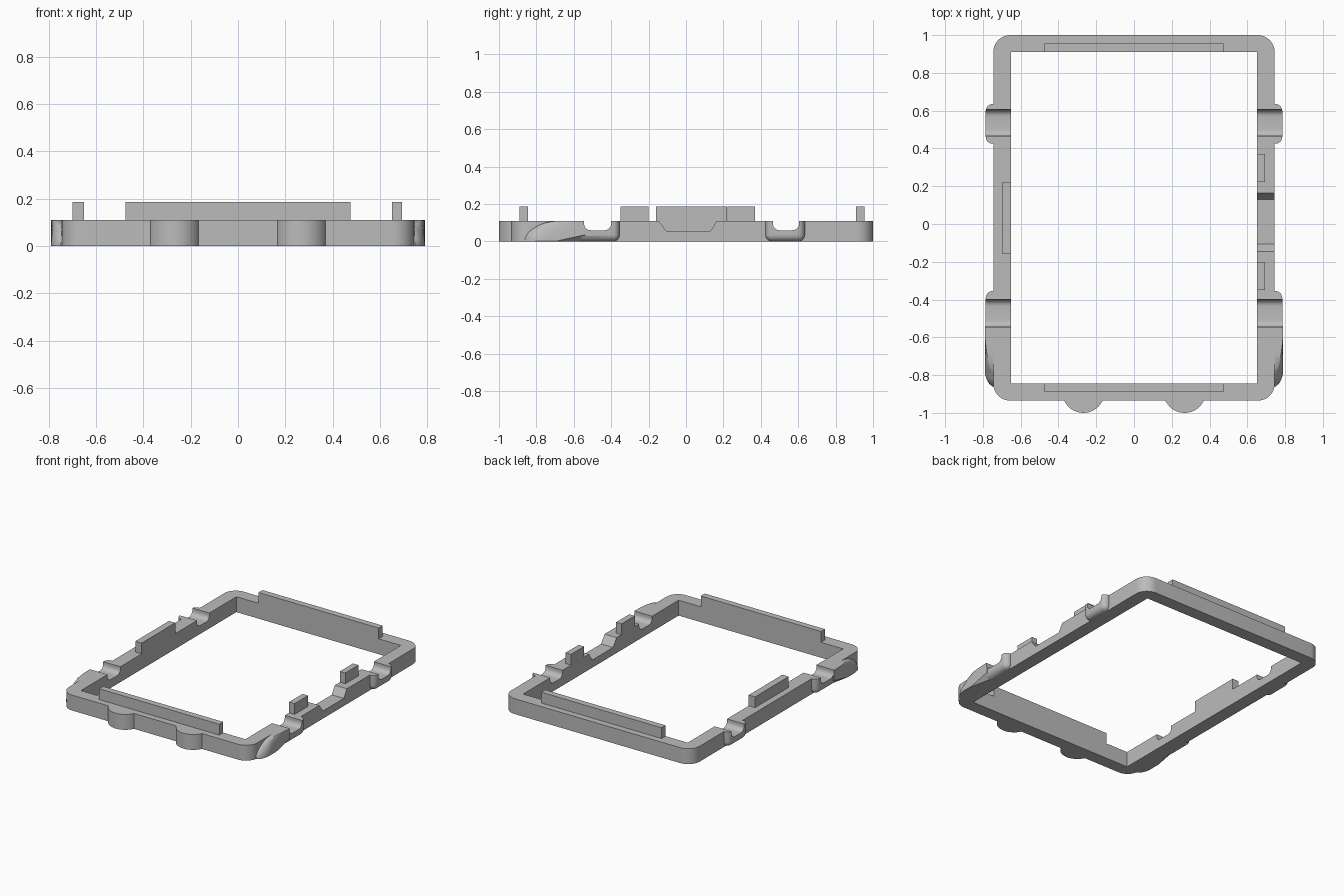
import bpy, bmesh
from math import sin, cos, pi, sqrt

if "Cube" in bpy.data.objects:
    bpy.data.objects.remove(bpy.data.objects["Cube"])

GREY = bpy.data.materials.new("neutral_grey")
GREY.use_nodes = True
GREY.diffuse_color = (0.5, 0.5, 0.5, 1)
GREY.node_tree.nodes["Principled BSDF"].inputs["Base Color"].default_value = (0.5, 0.5, 0.5, 1)
TOP, TAB_TOP = 0.11, 0.187


def finish(name, bm):
    bmesh.ops.recalc_face_normals(bm, faces=bm.faces)
    mesh = bpy.data.meshes.new(name)
    bm.to_mesh(mesh)
    bm.free()
    mesh.materials.append(GREY)
    ob = bpy.data.objects.new(name, mesh)
    bpy.context.collection.objects.link(ob)
    return ob


def loft(name, rings):
    """Skin a row of matching closed rings and cap both ends."""
    bm = bmesh.new()
    rows = [[bm.verts.new(p) for p in ring] for ring in rings]
    n = len(rows[0])
    for a, b in zip(rows, rows[1:]):
        for i in range(n):
            j = (i + 1) % n
            bm.faces.new((a[i], a[j], b[j], b[i]))
    bm.faces.new(rows[0])
    bm.faces.new(rows[-1])
    return finish(name, bm)


def box(name, x0, x1, y0, y1, z0, z1):
    return loft(name, [[(x0, y0, z), (x1, y0, z), (x1, y1, z), (x0, y1, z)] for z in (z0, z1)])


def arc(cx, cy, r, a0, a1, n=10):
    return [(cx + r * cos(a0 + (a1 - a0) * i / n), cy + r * sin(a0 + (a1 - a0) * i / n))
            for i in range(n + 1)]


def boolean(target, other, operation):
    mod = target.modifiers.new(operation, "BOOLEAN")
    mod.operation, mod.object, mod.solver = operation, other, "EXACT"
    bpy.context.view_layer.objects.active = target
    bpy.ops.object.modifier_apply(modifier=mod.name)
    bpy.data.objects.remove(other)


def side_bump(side, y0, y1, round_front):
    """Lug on a long side, rounded on its outer and lower edges."""
    ob = box("side_bump", 0.70, 0.785, y0, y1, 0, TOP)
    bm = bmesh.new()
    bm.from_mesh(ob.data)
    bpy.data.objects.remove(ob)
    edges = []
    for e in bm.edges:
        m = (e.verts[0].co + e.verts[1].co) / 2
        outer, low, high = m.x > 0.78, m.z < 0.01, m.z > TOP - 0.01
        inner = m.x < 0.71
        at_front = abs(m.y - y0) < 0.001
        if (outer or low) and not high and not inner and (round_front or not at_front):
            edges.append(e)
    bmesh.ops.bevel(bm, geom=edges, offset=0.036, segments=6, profile=0.5, affect="EDGES")
    for v in bm.verts:
        v.co.x *= side
    return finish("side_bump", bm)


def corner_sweep(side):
    """Rounded guide that sweeps from the front lug down to the corner."""
    rings = []
    for i in range(21):
        t = 0.985 * i / 20
        u, v, w = min(1, t / 0.75), max(0, t - 0.7) / 0.3, max(0, t - 0.4) / 0.6
        xt = 0.733 + 0.057 * sqrt(1 - u * u)
        xb = 0.733 + 0.057 * sqrt(1 - v * v)
        zt = TOP * sqrt(1 - w * w)
        r = 0.036 * max(0.05, 1 - 2 * t) * zt / TOP
        section = [(0.70, 0), (xb - min(r, xb - 0.72), 0)]
        for k in range(9):
            a = pi / 2 * k / 8
            section.append((xt + (xb - xt + 1e-4) * cos(a), r + (zt - r) * sin(a)))
        section.append((0.70, zt))
        y = -0.54 - 0.325 * t
        rings.append([(side * x, y, z) for x, z in section])
    return loft("corner_sweep", rings)


# Main frame with rounded outer corners
R = 0.09
outline = []
for k, (cx, cy) in enumerate([(0.655, 0.91), (-0.655, 0.91), (-0.655, -0.845), (0.655, -0.845)]):
    outline += arc(cx, cy, R, k * pi / 2, (k + 1) * pi / 2)
frame = loft("frame", [[(x, y, z) for x, y in outline] for z in (0, TOP)])

# Lugs and corner sweeps on both long sides, round lugs on the front
for side in (-1, 1):
    boolean(frame, side_bump(side, 0.425, 0.635, True), "UNION")
    boolean(frame, side_bump(side, -0.56, -0.355, False), "UNION")
    boolean(frame, corner_sweep(side), "UNION")
    lug = arc(side * 0.268, -0.888, 0.112, 0, 2 * pi - pi / 20, 39)
    boolean(frame, loft("front_lug", [[(x, y, z) for x, y in lug] for z in (0, TOP)]), "UNION")

# Central opening
boolean(frame, box("opening", -0.65, 0.65, -0.845, 0.91, -0.1, 0.3), "DIFFERENCE")

# Round-bottomed cross channels through both long sides
for y0, y1 in ((-0.545, -0.40), (0.465, 0.605)):
    r = 0.035
    profile = [(y0, 0.2)] + arc(y0 + r, 0.06 + r, r, pi, 1.5 * pi, 6)
    profile += arc(y1 - r, 0.06 + r, r, 1.5 * pi, 2 * pi, 6) + [(y1, 0.2)]
    boolean(frame, loft("channel", [[(x, y, z) for y, z in profile] for x in (-1, 1)]), "DIFFERENCE")

# Sloped recess in the left side
recess = [(-0.145, 0.2), (-0.145, TOP), (-0.105, 0.055), (0.13, 0.055), (0.165, TOP), (0.165, 0.2)]
boolean(frame, loft("recess", [[(x, y, z) for y, z in recess] for x in (0.6, 0.9)]), "DIFFERENCE")

# Raised locating tabs along the inner edge
for name, x0, x1, y0, y1 in (
        ("back_tab", -0.475, 0.475, 0.91, 0.955),
        ("front_tab", -0.475, 0.475, -0.89, -0.845),
        ("right_tab", -0.70, -0.65, -0.16, 0.22),
        ("left_front_tab", 0.65, 0.693, -0.35, -0.20),
        ("left_back_tab", 0.65, 0.693, 0.222, 0.37)):
    box(name, x0, x1, y0, y1, TOP, TAB_TOP)

# Smooth the rounded surfaces, keep the edges sharp
bpy.ops.object.select_all(action="DESELECT")
frame.select_set(True)
bpy.context.view_layer.objects.active = frame
bpy.ops.object.shade_smooth_by_angle(angle=pi / 6)
